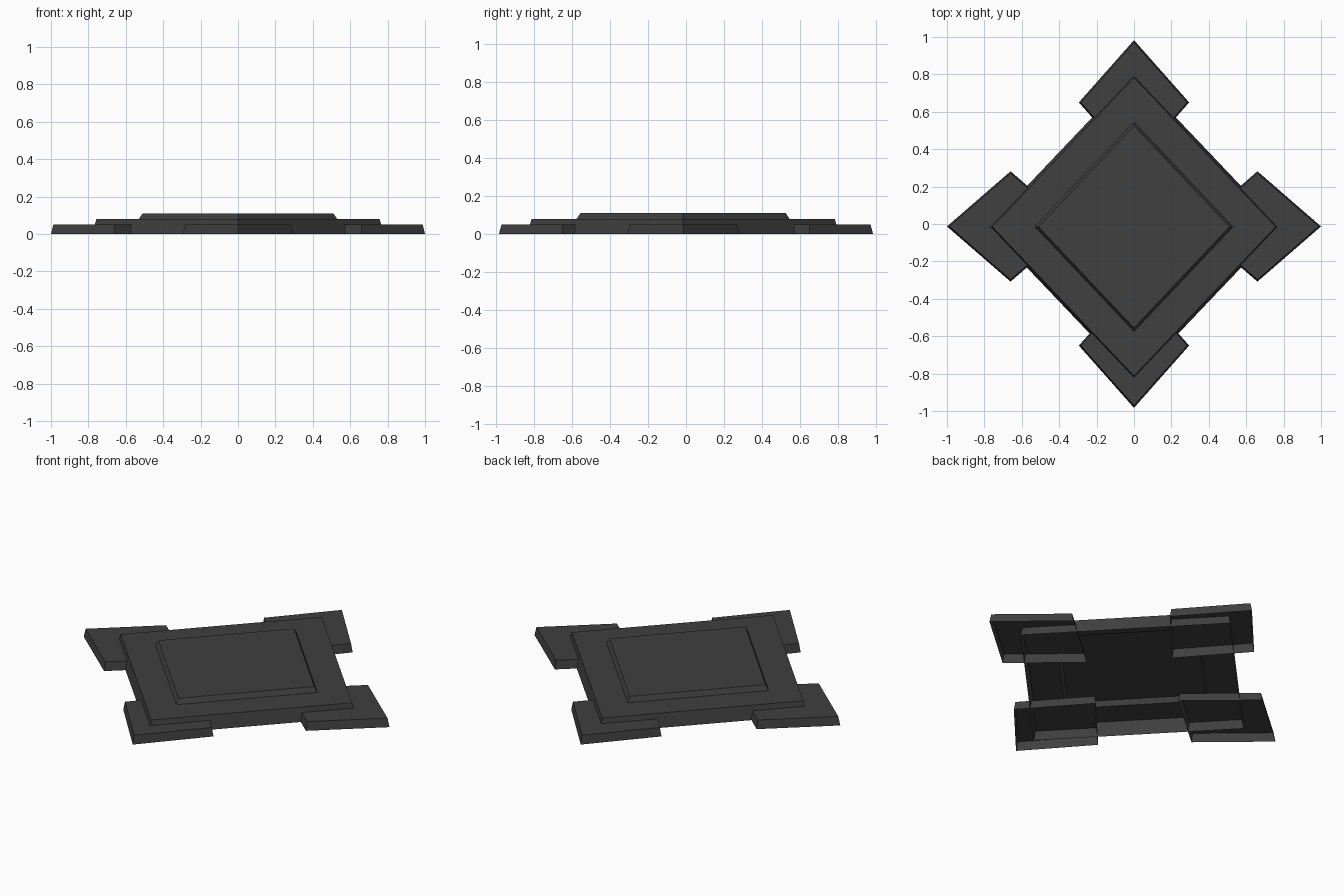
import bpy
import bmesh

cube = bpy.data.objects.get("Cube")
if cube:
    bpy.data.objects.remove(cube, do_unlink=True)

# One dark grey for everything
grey = bpy.data.materials.new("dark_grey")
grey.use_nodes = True
colour = (0.05, 0.05, 0.05, 1)
grey.diffuse_color = colour
grey.node_tree.nodes["Principled BSDF"].inputs["Base Color"].default_value = colour


def diamond_shell(name, centre, rings):
    """Stepped diamond, open underneath; rings are (half width, half depth, z)."""
    bm = bmesh.new()
    loops = [[bm.verts.new((dx * w, dy * d, z))
              for dx, dy in ((1, 0), (0, 1), (-1, 0), (0, -1))]
             for w, d, z in rings]
    for low, high in zip(loops, loops[1:]):
        for i in range(4):
            j = (i + 1) % 4
            bm.faces.new((low[i], low[j], high[j], high[i]))
    bm.faces.new(loops[-1])
    mesh = bpy.data.meshes.new(name)
    bm.to_mesh(mesh)
    bm.free()
    mesh.materials.append(grey)
    obj = bpy.data.objects.new(name, mesh)
    obj.location = (*centre, 0)
    bpy.context.collection.objects.link(obj)


# Main plate with a raised bevelled panel
diamond_shell("stepped_plate", (0, -0.015), [
    (0.78, 0.82, 0), (0.757, 0.797, 0.08),
    (0.53, 0.56, 0.08), (0.51, 0.54, 0.11)])

# Corner feet
for side, x in (("left", 0.66), ("right", -0.66)):
    diamond_shell(side + "_foot", (x, -0.013), [(0.34, 0.295, 0), (0.327, 0.284, 0.05)])
for side, y in (("front", -0.65), ("back", 0.65)):
    diamond_shell(side + "_foot", (0, y), [(0.295, 0.333, 0), (0.284, 0.32, 0.05)])
